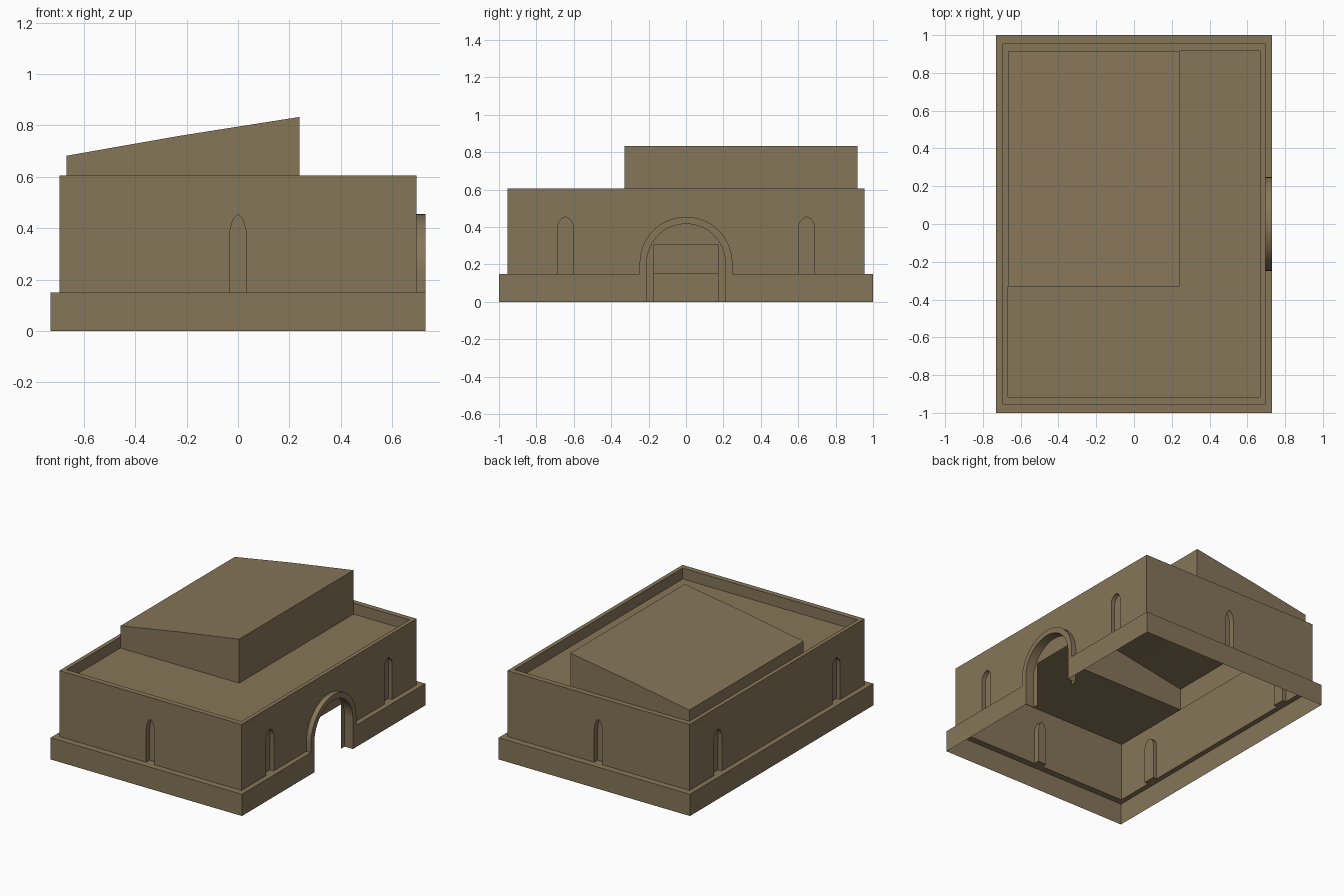
import bpy, bmesh, math

if "Cube" in bpy.data.objects:
    bpy.data.objects.remove(bpy.data.objects["Cube"])

# Main dimensions
BX, BY, BZ = 0.73, 1.0, 0.15        # plinth
WX, WY, WZ = 0.695, 0.955, 0.605    # walls
RX, RY, RZ = 0.667, 0.917, 0.53     # parapet inside, roof deck, recess depth
ROOM_X, ROOM_Y = 0.24, -0.33        # free corner of the roof room

stone = bpy.data.materials.new("brown_stone")
stone.diffuse_color = (0.24, 0.18, 0.10, 1)
stone.use_nodes = True
stone.node_tree.nodes["Principled BSDF"].inputs["Base Color"].default_value = stone.diffuse_color


def face(bm, pts):
    return bm.faces.new([bm.verts.new(p) for p in pts])


def strip(bm, a, b, closed=False):
    """Quads joining two matching outlines."""
    n = len(a)
    for i in range(n if closed else n - 1):
        j = (i + 1) % n
        face(bm, [a[i], a[j], b[j], b[i]])


def finish(bm, name):
    bmesh.ops.remove_doubles(bm, verts=bm.verts, dist=1e-4)
    bmesh.ops.recalc_face_normals(bm, faces=bm.faces)
    me = bpy.data.meshes.new(name)
    bm.to_mesh(me)
    bm.free()
    me.materials.append(stone)
    ob = bpy.data.objects.new(name, me)
    bpy.context.collection.objects.link(ob)
    bpy.ops.object.select_all(action='DESELECT')
    bpy.context.view_layer.objects.active = ob
    ob.select_set(True)
    bpy.ops.object.shade_smooth_by_angle(angle=math.radians(30))
    return ob


def on_side(axis, s, d, prof):
    """Place a (u, z) profile on the wall plane at distance d."""
    if axis == 'x':
        return [(s * d, u, z) for u, z in prof]
    return [(u, s * d, z) for u, z in prof]


def ring(x, y, z):
    return [(-x, -y, z), (x, -y, z), (x, y, z), (-x, y, z)]


def round_arch(r, z0, spring=0.207, n=28):
    arc = [(-r * math.cos(math.pi * i / n), spring + r * math.sin(math.pi * i / n))
           for i in range(n + 1)]
    return [(-r, z0)] + arc + [(r, z0)]


def window(c, w, spring, top=0.455):
    h = top - spring
    half = [(1, 0), (0.93, 0.28), (0.75, 0.56), (0.45, 0.82)]
    left = [(c - w * a, spring + h * b) for a, b in half]
    right = [(c + w * a, spring + h * b) for a, b in reversed(half)]
    return [(c - w, BZ)] + left + [(c, top)] + right + [(c + w, BZ)]


outer, inner = round_arch(0.248, BZ), round_arch(0.21, 0)

# Plinth with the arched doorway rising from its right side
bm = bmesh.new()
for axis, s, d, e in (('x', -1, BX, BY), ('y', -1, BY, BX), ('y', 1, BY, BX)):
    face(bm, on_side(axis, s, d, [(-e, 0), (e, 0), (e, BZ), (-e, BZ)]))
face(bm, on_side('x', 1, BX, [(-BY, 0)] + inner + [(BY, 0), (BY, BZ)]
                 + outer[::-1] + [(-BY, BZ)]))
strip(bm, on_side('x', 1, BX, outer), on_side('x', 1, WX, outer))
strip(bm, on_side('x', 1, BX, inner), on_side('x', 1, RX, inner))
# Recessed door surround with a rectangular opening
door = [(0.17, 0), (0.17, 0.307), (-0.17, 0.307), (-0.17, 0)]
face(bm, on_side('x', 1, RX, inner + door))
# Ledge on top of the plinth, broken by the arch
o, i = ring(BX, BY, BZ), ring(WX, WY, BZ)
for a, b in ((0, 1), (2, 3), (3, 0)):
    face(bm, [o[a], o[b], i[b], i[a]])
for s in (-1, 1):
    face(bm, [(BX, s * BY, BZ), (BX, s * 0.248, BZ), (WX, s * 0.248, BZ), (WX, s * WY, BZ)])
finish(bm, "plinth_and_archway")

# Walls, notched for the windows and arch, with recessed pointed windows
bm = bmesh.new()
for axis, s in (('x', -1), ('x', 1), ('y', -1), ('y', 1)):
    if axis == 'x':
        d, back, e = WX, RX, WY
        wins = [window(c, 0.043, 0.40) for c in (-0.645, 0.645)]
    else:
        d, back, e = WY, RY, WX
        wins = [window(0, 0.032, 0.375)]
    notches = list(wins)
    if (axis, s) == ('x', 1):
        notches.insert(1, outer)
    outline = [(-e, BZ)] + [p for n in notches for p in n] + [(e, BZ), (e, WZ), (-e, WZ)]
    face(bm, on_side(axis, s, d, outline))
    for w in wins:
        strip(bm, on_side(axis, s, d, w), on_side(axis, s, back, w), True)
        face(bm, on_side(axis, s, back, w))
finish(bm, "walls")

# Parapet rim and flat roof deck, left open under the roof room
bm = bmesh.new()
strip(bm, ring(WX, WY, WZ), ring(RX, RY, WZ), True)
strip(bm, ring(RX, RY, WZ), ring(RX, RY, RZ), True)
for x0, x1, y0, y1 in ((-RX, ROOM_X, -RY, ROOM_Y), (ROOM_X, RX, -RY, ROOM_Y),
                       (ROOM_X, RX, ROOM_Y, RY)):
    face(bm, [(x0, y0, RZ), (x1, y0, RZ), (x1, y1, RZ), (x0, y1, RZ)])
finish(bm, "parapet_and_roof_deck")

# Roof room with a slanting top
bm = bmesh.new()
slope = [(-RX, 0.682), (-0.23, 0.759), (ROOM_X, 0.833)]
front = [(x, ROOM_Y, z) for x, z in slope]
rear = [(x, RY, z) for x, z in slope]
strip(bm, front, rear)
face(bm, front + [(ROOM_X, ROOM_Y, RZ), (-RX, ROOM_Y, RZ)])
face(bm, rear + [(ROOM_X, RY, RZ), (-RX, RY, RZ)])
face(bm, [front[2], rear[2], (ROOM_X, RY, RZ), (ROOM_X, ROOM_Y, RZ)])
face(bm, [front[0], rear[0], (-RX, RY, RZ), (-RX, ROOM_Y, RZ)])
finish(bm, "roof_room")
